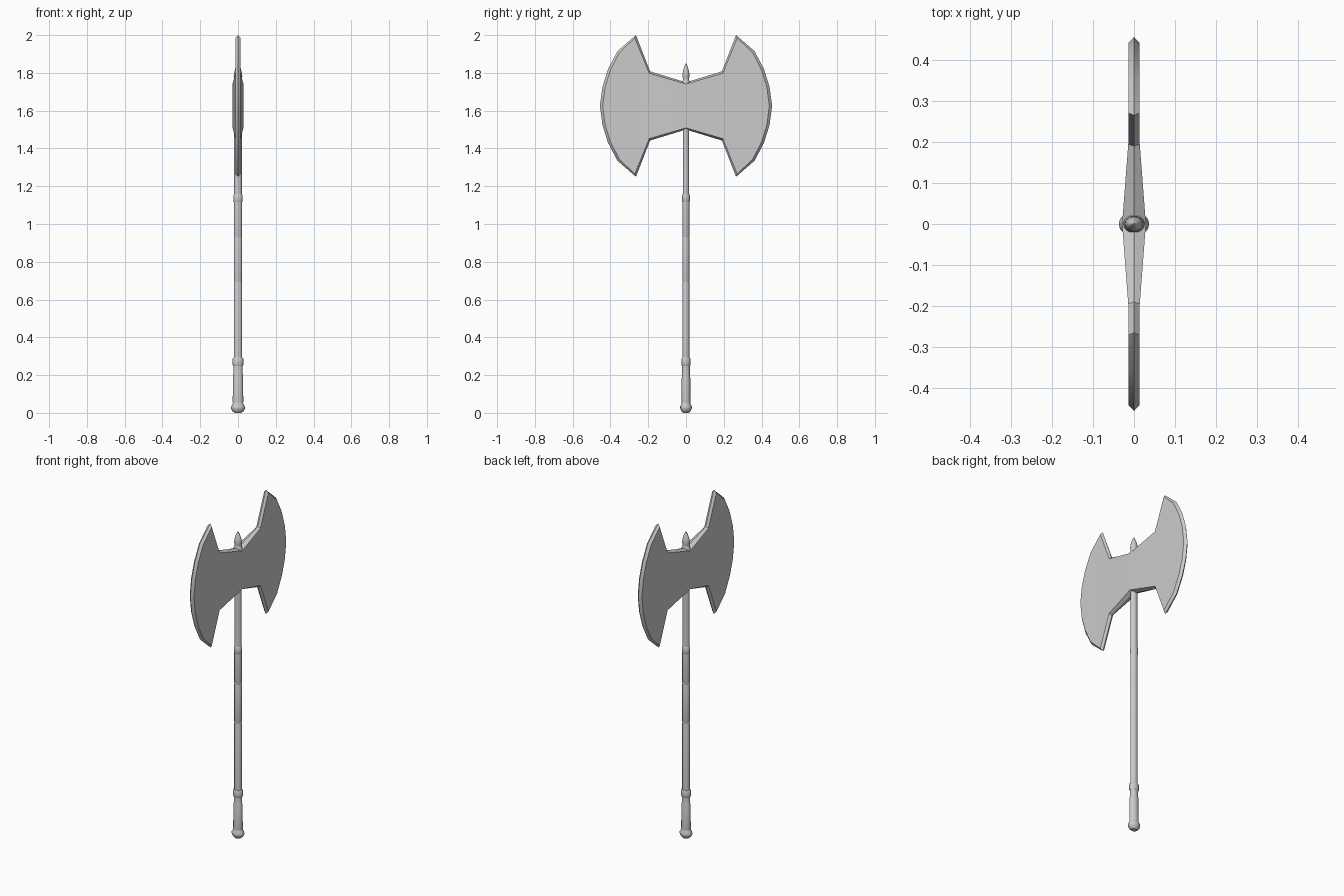
import bpy, bmesh, math

if "Cube" in bpy.data.objects:
    bpy.data.objects.remove(bpy.data.objects["Cube"])

SQUASH = 0.83   # shaft is slightly oval, narrower along y
MID = 1.625     # height of the head's centre line


def finish(name, bm, angle):
    bmesh.ops.remove_doubles(bm, verts=bm.verts, dist=1e-5)
    bmesh.ops.recalc_face_normals(bm, faces=bm.faces)
    me = bpy.data.meshes.new(name)
    bm.to_mesh(me)
    bm.free()
    ob = bpy.data.objects.new(name, me)
    bpy.context.collection.objects.link(ob)
    bpy.ops.object.select_all(action='DESELECT')
    ob.select_set(True)
    bpy.context.view_layer.objects.active = ob
    bpy.ops.object.shade_smooth_by_angle(angle=math.radians(angle))
    return ob


def lathe(name, profile, sides=16):
    """Closed oval turning from (radius, z) pairs."""
    bm = bmesh.new()
    rings = []
    for r, z in profile:
        rings.append([bm.verts.new((r * math.cos(2 * math.pi * i / sides),
                                    SQUASH * r * math.sin(2 * math.pi * i / sides), z))
                      for i in range(sides)])
    for a, b in zip(rings, rings[1:]):
        for i in range(sides):
            j = (i + 1) % sides
            bm.faces.new((a[i], a[j], b[j], b[i]))
    bm.faces.new(rings[0][::-1])
    bm.faces.new(rings[-1])
    return finish(name, bm, 35)


# Handle parts
lathe("pommel", [(0.018, 0), (0.030, 0.010), (0.037, 0.024), (0.037, 0.032),
                 (0.028, 0.050), (0.026, 0.055)])
lathe("lower_grip", [(0.027, 0.045), (0.028, 0.06), (0.027, 0.20), (0.024, 0.21), (0.024, 0.26)])
lathe("lower_ring", [(0.025, 0.248), (0.029, 0.255), (0.029, 0.285), (0.025, 0.292)])
lathe("shaft", [(0.022, 0.28), (0.022, 0.69), (0.0205, 0.695), (0.022, 0.70), (0.022, 0.925),
                (0.0205, 0.93), (0.022, 0.935), (0.022, 1.12), (0.020, 1.15), (0.020, 1.55)])
lathe("upper_ring", [(0.020, 1.112), (0.0245, 1.12), (0.0245, 1.15), (0.020, 1.16)])
lathe("top_spike", [(0.026, 1.70), (0.026, 1.752), (0.020, 1.762), (0.020, 1.775),
                    (0.023, 1.782), (0.020, 1.805), (0.012, 1.83), (0.002, 1.85)])

# Double-bladed head: rim outline at x = 0 and slightly inset side faces,
# given as (y, height above the centre line) for the upper half of one blade
rim = [(0, 0.125), (0.19, 0.183), (0.265, 0.375), (0.363, 0.290), (0.413, 0.195),
       (0.442, 0.102), (0.456, 0)]
side = [(0, 0.116), (0.195, 0.173), (0.271, 0.360), (0.353, 0.282), (0.400, 0.190),
        (0.428, 0.100), (0.441, 0)]
bm = bmesh.new()
for sx in (-1, 1):
    for sy in (-1, 1):
        def loop(pts, thick):
            full = pts + [(y, -h) for y, h in pts[-2::-1]]
            out = []
            for y, h in full:
                x = 0
                if thick:
                    x = sx * (0.029 if y == 0 else 0.014)
                out.append(bm.verts.new((x, sy * y, MID + h)))
            return out
        r, s = loop(rim, False), loop(side, True)
        bm.faces.new((s[0], s[1], s[-2], s[-1]))     # neck
        bm.faces.new(s[1:-1])                        # blade side
        for i in range(len(r) - 1):                  # bevelled rim
            bm.faces.new((r[i], r[i + 1], s[i + 1], s[i]))
finish("axe_head", bm, 20)
